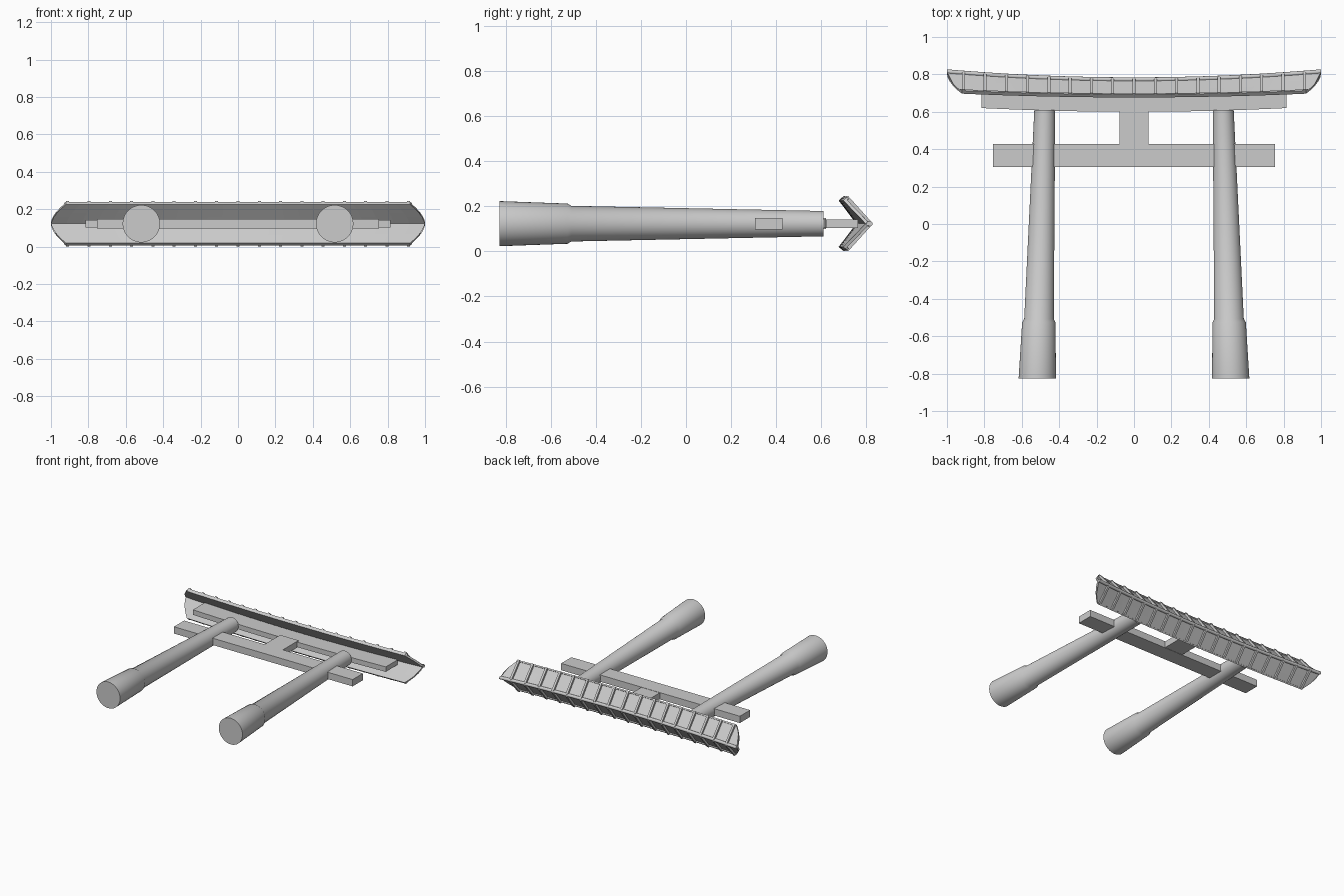
import bpy, bmesh, math

if "Cube" in bpy.data.objects:
    bpy.data.objects.remove(bpy.data.objects["Cube"])

CZ = 0.1225          # mid-height of the gate, which lies on its back
grey = bpy.data.materials.new("plain grey")
grey.diffuse_color = (0.6, 0.6, 0.6, 1)
grey.use_nodes = True
grey.node_tree.nodes["Principled BSDF"].inputs["Base Color"].default_value = grey.diffuse_color


def finish(bm, name, smooth=False):
    bmesh.ops.recalc_face_normals(bm, faces=bm.faces)
    me = bpy.data.meshes.new(name)
    bm.to_mesh(me)
    bm.free()
    me.materials.append(grey)
    ob = bpy.data.objects.new(name, me)
    bpy.context.collection.objects.link(ob)
    if smooth:
        bpy.context.view_layer.objects.active = ob
        ob.select_set(True)
        bpy.ops.object.shade_smooth_by_angle(angle=math.radians(35))
        ob.select_set(False)
    return ob


def loft(name, rings, smooth=False):
    """Join equal-length rings of points into a capped skin."""
    bm = bmesh.new()
    rows = [[bm.verts.new(p) for p in r] for r in rings]
    n = len(rows[0])
    for a, b in zip(rows, rows[1:]):
        for i in range(n):
            j = (i + 1) % n
            bm.faces.new((a[i], a[j], b[j], b[i]))
    bm.faces.new(rows[0])
    bm.faces.new(rows[-1])
    return finish(bm, name, smooth)


def box(name, x, y0, y1, h):
    ring = lambda y: [(-x, y, CZ - h), (x, y, CZ - h), (x, y, CZ + h), (-x, y, CZ + h)]
    return loft(name, [ring(y0), ring(y1)])


# Tapered leaning pillars with a thicker foot
profile = [(-0.827, 0.517, 0.1), (-0.525, 0.509, 0.089), (-0.508, 0.508, 0.079),
           (0.61, 0.477, 0.056)]
for side, label in ((-1, "left"), (1, "right")):
    rings = []
    for y, cx, r in profile:
        rings.append([(side * cx + r * math.cos(a), y, CZ + r * math.sin(a))
                      for a in (2 * math.pi * k / 40 for k in range(40))])
    loft(label + "_pillar", rings, True)

# Straight tie beam and the short centre strut
box("tie_beam", 0.755, 0.305, 0.428, 0.026)
box("centre_strut", 0.078, 0.42, 0.62, 0.024)

# Bowed lintel under the roof
rings = []
for k in range(17):
    u = -1 + k / 8
    x, y0, y1 = 0.815 * u, 0.6 + 0.02 * u * u, 0.735 + 0.028 * u * u
    rings.append([(x, y0, CZ - 0.019), (x, y1, CZ - 0.019), (x, y1, CZ + 0.019), (x, y0, CZ + 0.019)])
loft("lintel", rings)


# Roof surface: s runs from ridge (0) to eave (1), off lifts along the normal
def ridge_y(x):
    return 0.772 + 0.043 * x * x


def taper(s):
    return 1 - 0.08 * s ** 1.8


def roof_point(x, s, side, off):
    y = ridge_y(x) * (1 - s) + (0.687 + 0.024 * x * x) * s
    return (x, y + 0.75 * off, CZ + side * (0.112 * s + 0.66 * off))


def roof_strip(name, side, x0, x1, nx, s0, s1, ns, o0, o1, tapered=True):
    """A solid strip lying on one roof slope."""
    rings = []
    for k in range(nx + 1):
        x = x0 + (x1 - x0) * k / nx
        ring = []
        for off, order in ((o0, range(ns + 1)), (o1, range(ns, -1, -1))):
            for i in order:
                s = s0 + (s1 - s0) * i / ns
                ring.append(roof_point(x * (taper(s) if tapered else 1), s, side, off))
        rings.append(ring)
    return loft(name, rings)


for side, label in ((-1, "back"), (1, "front")):
    roof_strip(label + "_roof_slope", side, -1, 1, 24, 0, 1, 5, -0.014, 0)
    roof_strip(label + "_eave_trim", side, -1, 1, 24, 0.93, 1, 1, -0.002, 0.008)
    # Raised battens down the slope
    for k in range(-8, 9):
        x = k * 0.1138
        roof_strip(label + "_batten", side, x - 0.008, x + 0.008, 1, 0, 1, 1, -0.002, 0.0155, False)

# Rounded ridge cap
rings = []
for k in range(25):
    x = -1 + k / 12
    rings.append([(x, ridge_y(x) + 0.012 * math.cos(a), CZ + 0.012 * math.sin(a))
                  for a in (2 * math.pi * i / 12 for i in range(12))])
loft("ridge_cap", rings, True)
